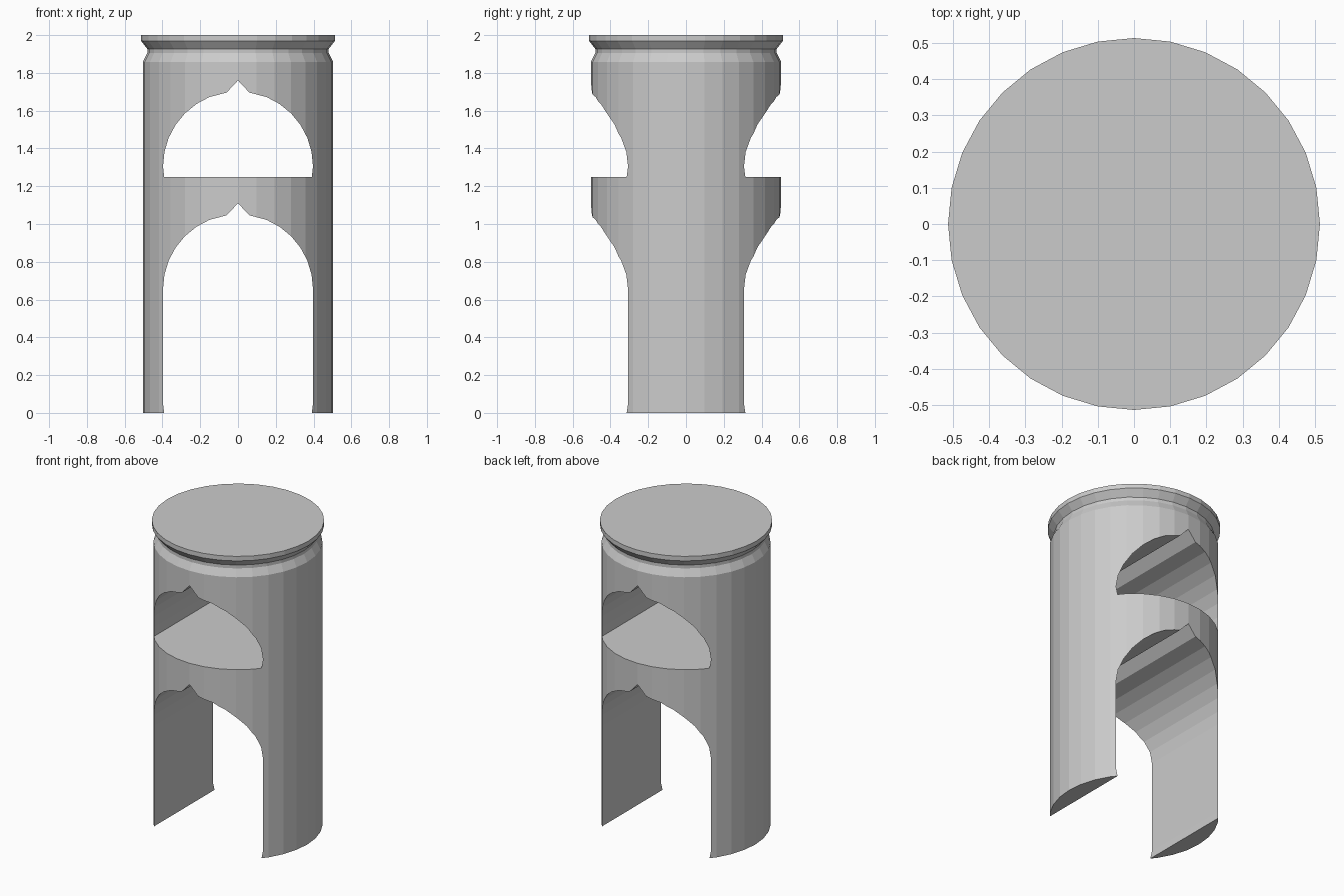
import bpy, bmesh
from math import sin, cos, pi

if "Cube" in bpy.data.objects:
    bpy.data.objects.remove(bpy.data.objects["Cube"])

SIDES = 32


def make_object(name, bm):
    bmesh.ops.recalc_face_normals(bm, faces=bm.faces)
    mesh = bpy.data.meshes.new(name)
    bm.to_mesh(mesh)
    bm.free()
    obj = bpy.data.objects.new(name, mesh)
    bpy.context.collection.objects.link(obj)
    return obj


def lathe(name, profile):
    """Solid of revolution from (radius, z) points, capped at both ends."""
    bm = bmesh.new()
    rings = [[bm.verts.new((r * cos(2 * pi * i / SIDES), r * sin(2 * pi * i / SIDES), z))
              for i in range(SIDES)] for r, z in profile]
    for a, b in zip(rings, rings[1:]):
        for i in range(SIDES):
            j = (i + 1) % SIDES
            bm.faces.new((a[i], a[j], b[j], b[i]))
    bm.faces.new(rings[0])
    bm.faces.new(rings[-1])
    return make_object(name, bm)


def arch_cutter(name, spring_z, jamb):
    """Round arch with a pointed tip, extruded right through along y."""
    radius = 0.397
    right = jamb + [(radius * cos(k * pi / 32 * 2), spring_z + radius * sin(k * pi / 32 * 2))
                    for k in range(7)]
    right.append((0.06, spring_z + 0.391))
    outline = right + [(0, spring_z + 0.455)] + [(-x, z) for x, z in reversed(right)]
    bm = bmesh.new()
    face = bm.faces.new([bm.verts.new((x, -0.8, z)) for x, z in outline])
    ext = bmesh.ops.extrude_face_region(bm, geom=[face])
    verts = [g for g in ext["geom"] if isinstance(g, bmesh.types.BMVert)]
    bmesh.ops.translate(bm, vec=(0, 1.6, 0), verts=verts)
    if not face.is_valid or len(bm.faces) < len(outline) + 2:
        bm.faces.new([v for v in bm.verts if v.co.y < 0])
    obj = make_object(name, bm)
    obj.hide_render = True
    return obj


# Round shaft with grooved neck and flat rim
shaft = lathe("pierced_column", [(0.504, 0), (0.504, 1.858), (0.48, 1.905),
                                 (0.48, 1.927), (0.514, 1.97), (0.514, 2.0)])

# Tall doorway below, arched window above
cutters = [
    arch_cutter("doorway_cutter", 0.655, [(0.391, -0.1), (0.391, 0), (0.397, 0.05)]),
    arch_cutter("window_cutter", 1.305, [(0.391, 1.25)]),
]
bpy.context.view_layer.objects.active = shaft
for cutter in cutters:
    mod = shaft.modifiers.new(cutter.name, 'BOOLEAN')
    mod.operation = 'DIFFERENCE'
    mod.solver = 'EXACT'
    mod.object = cutter
    bpy.ops.object.modifier_apply(modifier=mod.name)
for cutter in cutters:
    bpy.data.objects.remove(cutter)
